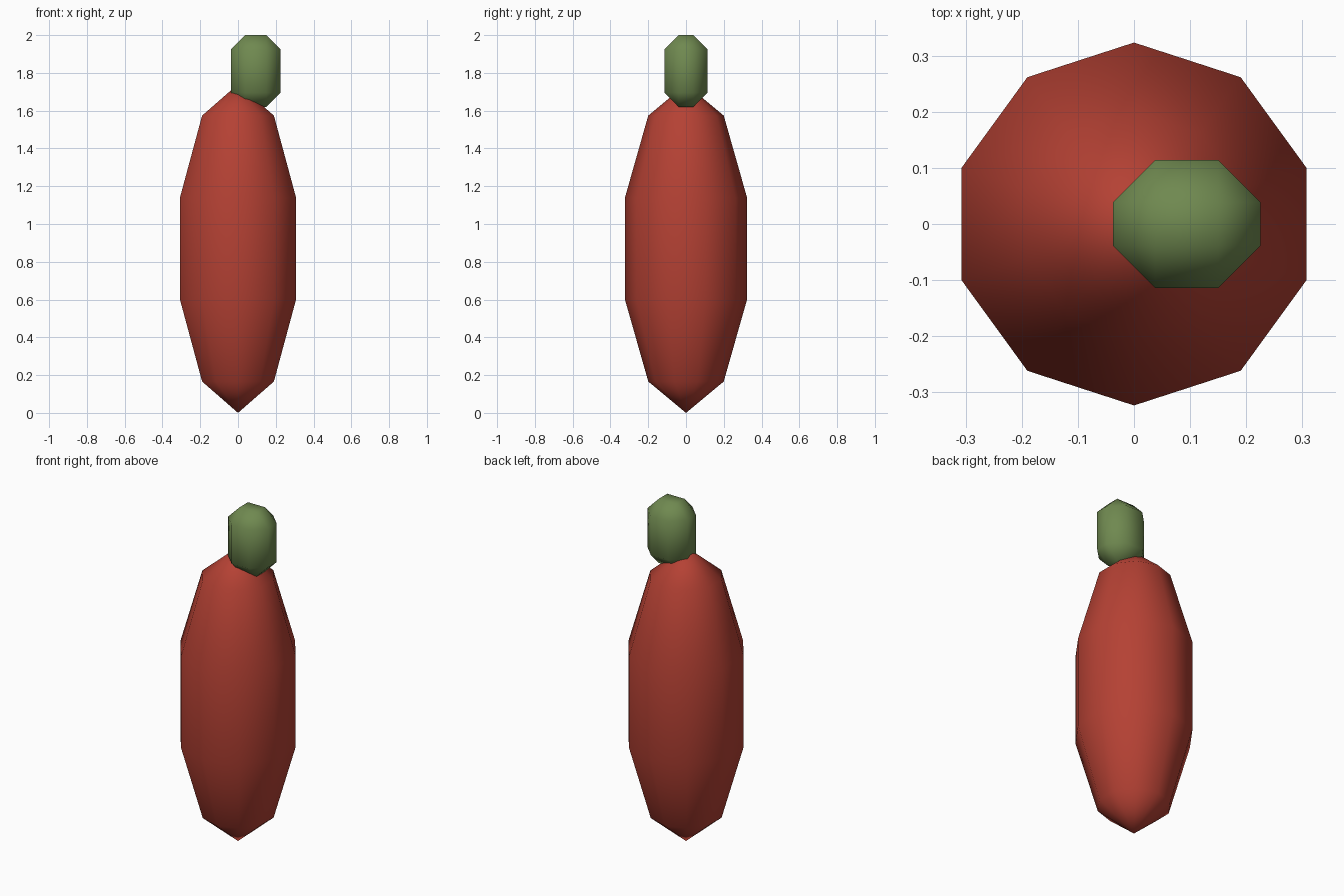
import bpy
import bmesh

if "Cube" in bpy.data.objects:
    bpy.data.objects.remove(bpy.data.objects["Cube"])


def material(name, rgb):
    mat = bpy.data.materials.new(name)
    mat.diffuse_color = (*rgb, 1)
    mat.use_nodes = True
    mat.node_tree.nodes["Principled BSDF"].inputs["Base Color"].default_value = mat.diffuse_color
    return mat


def finish(obj, name, mat):
    obj.name = name
    obj.data.name = name
    obj.data.materials.append(mat)
    for poly in obj.data.polygons:
        poly.use_smooth = True


red = material("pepper red", (0.46, 0.053, 0.034))
green = material("stem green", (0.16, 0.25, 0.08))

# Body: coarse ten-sided sphere stretched upwards
bpy.ops.mesh.primitive_uv_sphere_add(segments=10, ring_count=5, radius=1,
                                     location=(0, 0, 0.87))
body = bpy.context.object
body.scale = (0.34, 0.34, 0.87)
finish(body, "body", red)

# Stem: chamfered block set off-centre on the tip
bm = bmesh.new()
bmesh.ops.create_cube(bm, size=1)
bmesh.ops.scale(bm, vec=(0.262, 0.228, 0.38), verts=bm.verts)
bmesh.ops.bevel(bm, geom=bm.edges[:], offset=0.075, segments=1,
                affect='EDGES', profile=0.5)
mesh = bpy.data.meshes.new("stem")
bm.to_mesh(mesh)
bm.free()
stem = bpy.data.objects.new("stem", mesh)
stem.location = (0.094, 0, 1.81)
bpy.context.collection.objects.link(stem)
finish(stem, "stem", green)
